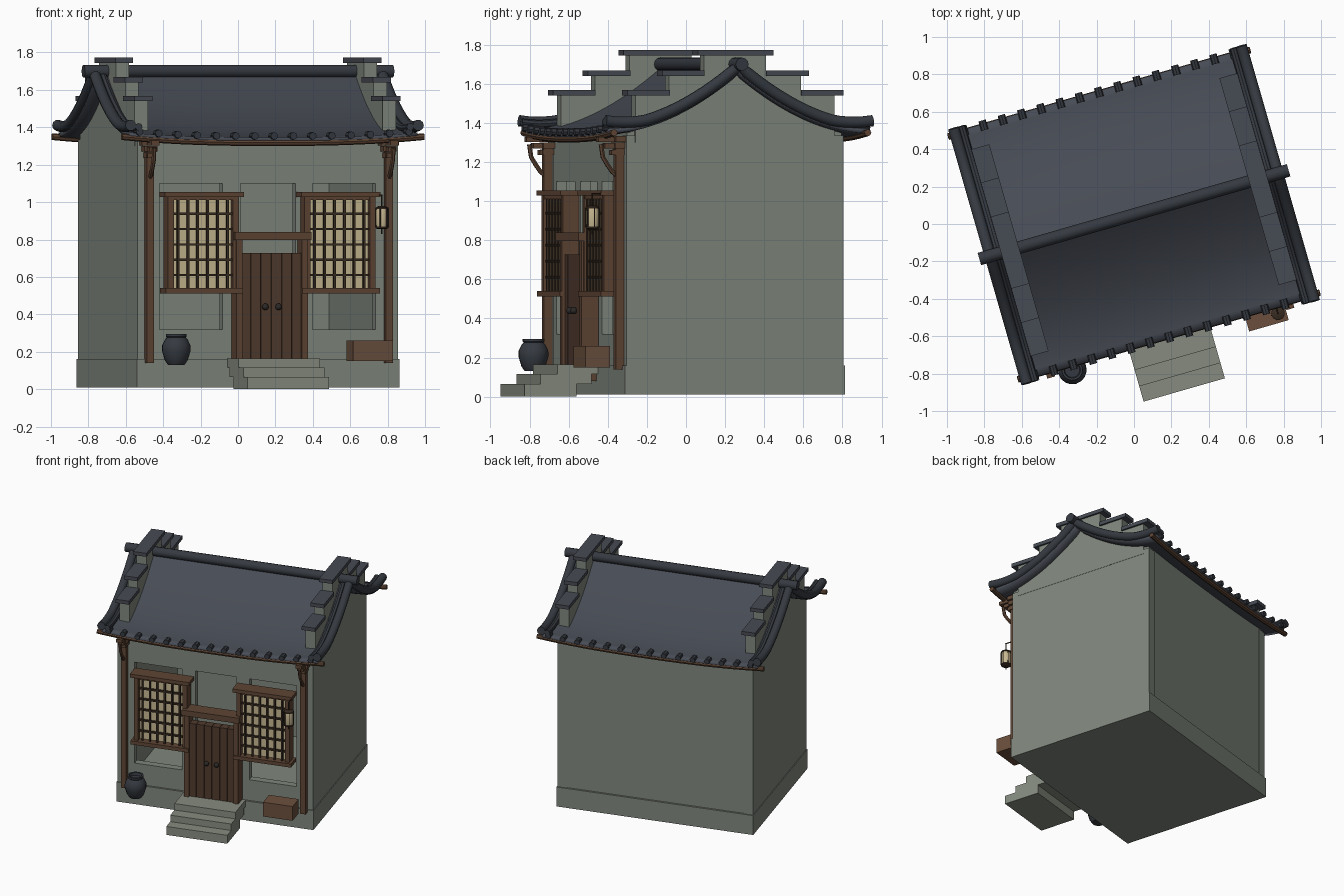
import bpy, bmesh, math
from mathutils import Vector, Matrix

if "Cube" in bpy.data.objects:
    bpy.data.objects.remove(bpy.data.objects["Cube"])

# The house is turned about 16 degrees; parts are modelled in its own frame
FRAME = Matrix.Translation((0, 0.05, 0)) @ Matrix.Rotation(math.radians(16), 4, 'Z')

def mat(name, r, g, b):
    m = bpy.data.materials.new(name)
    m.diffuse_color = (r, g, b, 1)
    m.use_nodes = True
    m.node_tree.nodes["Principled BSDF"].inputs["Base Color"].default_value = m.diffuse_color
    return m

PLASTER = mat("grey_plaster", .215, .24, .205)
STONE = mat("step_stone", .24, .26, .215)
SLATE = mat("roof_slate", .062, .07, .088)
TILE = mat("dark_tile", .036, .042, .052)
WOOD = mat("brown_wood", .115, .06, .035)
DOOR = mat("door_wood", .08, .043, .026)
LATTICE = mat("lattice_wood", .04, .025, .016)
PAPER = mat("window_paper", .56, .47, .28)
CRATE = mat("crate_wood", .145, .078, .046)
METAL = mat("dark_metal", .025, .022, .02)

def finish(name, bm, material, smooth=False):
    bmesh.ops.recalc_face_normals(bm, faces=bm.faces)
    me = bpy.data.meshes.new(name)
    bm.to_mesh(me)
    bm.free()
    me.materials.append(material)
    ob = bpy.data.objects.new(name, me)
    bpy.context.collection.objects.link(ob)
    ob.matrix_world = FRAME
    if smooth:
        bpy.context.view_layer.objects.active = ob
        ob.select_set(True)
        bpy.ops.object.shade_smooth_by_angle(angle=math.radians(40))
        ob.select_set(False)
    return ob

def boxes(name, material, *ranges):
    """Each range is (x0, x1, y0, y1, z0, z1)."""
    bm = bmesh.new()
    for x0, x1, y0, y1, z0, z1 in ranges:
        m = Matrix.Translation(((x0+x1)/2, (y0+y1)/2, (z0+z1)/2)) @ Matrix.Diagonal((x1-x0, y1-y0, z1-z0, 1))
        bmesh.ops.create_cube(bm, size=1, matrix=m)
    return finish(name, bm, material)

def tube(name, material, paths, r, sides=10):
    bm = bmesh.new()
    for path in paths:
        pts = [Vector(p) for p in path]
        rings = []
        for i, p in enumerate(pts):
            t = pts[min(i+1, len(pts)-1)] - pts[max(i-1, 0)]
            a = t.cross(Vector((0, 0, 1)))
            a = a.normalized() if a.length > 1e-5 else Vector((1, 0, 0))
            b = t.cross(a).normalized()
            rings.append([bm.verts.new(p + r*(a*math.cos(k*math.tau/sides) + b*math.sin(k*math.tau/sides)))
                          for k in range(sides)])
        for q, s in zip(rings, rings[1:]):
            for k in range(sides):
                bm.faces.new((q[k], q[k-1], s[k-1], s[k]))
        bm.faces.new(rings[0])
        bm.faces.new(rings[-1])
    return finish(name, bm, material, True)

def lathe(name, material, centre, profile, sides=16):
    bm = bmesh.new()
    c = Vector(centre)
    rings = [[bm.verts.new(c + Vector((r*math.cos(k*math.tau/sides), r*math.sin(k*math.tau/sides), z)))
              for k in range(sides)] for r, z in profile]
    for q, s in zip(rings, rings[1:]):
        for k in range(sides):
            bm.faces.new((q[k], q[k-1], s[k-1], s[k]))
    bm.faces.new(rings[0])
    bm.faces.new(rings[-1])
    return finish(name, bm, material, True)

def roof_z(u, v):
    t = min(abs(v)/.70, 1)
    return 1.345 + .335*(1-t)**1.8 + .03*t*abs(u/.82)**3

# Walls: gable profile pulled along the ridge, hollowed out, with front openings
bm = bmesh.new()
vs = [-.57 + 1.14*i/20 for i in range(21)]
outline = [(-.57, .02)] + [(v, roof_z(0, v)-.012) for v in vs] + [(.57, .02)]
face = bm.faces.new([bm.verts.new((-.715, v, z)) for v, z in outline])
ext = bmesh.ops.extrude_face_region(bm, geom=[face])
bmesh.ops.translate(bm, vec=(1.43, 0, 0), verts=[g for g in ext["geom"] if isinstance(g, bmesh.types.BMVert)])
walls = finish("walls", bm, PLASTER)
for i, r in enumerate([(-.66, .66, -.515, .515, .17, 1.28), (-.60, -.25, -.7, -.4, .32, 1.10),
                       (.25, .60, -.7, -.4, .32, 1.10), (-.15, .155, -.7, -.4, .175, 1.10)]):
    cutter = boxes("cutter_%d" % i, PLASTER, r)
    cutter.hide_render = True
    cutter.hide_set(True)
    mod = walls.modifiers.new("cut", 'BOOLEAN')
    mod.operation = 'DIFFERENCE'
    mod.object = cutter
    mod.solver = 'EXACT'
boxes("plinth", PLASTER, (-.73, .73, -.585, .585, .01, .16))

# Stepped gable walls with slate caps
for side, s in (("left", -1), ("right", 1)):
    c = s*.69
    boxes(side + "_gable_slab", PLASTER, (c-.035, c+.035, -.577, .577, .15, 1.335))
    boxes(side + "_stepped_wall", PLASTER,
          *[(c-.037, c+.037, -h, h, 1.3, z) for h, z in ((.165, 1.75), (.35, 1.64), (.53, 1.545))])
    caps = [(c-.05, c+.05, -.20, .20, 1.745, 1.772)]
    for a, b, z in ((.165, .39, 1.64), (.35, .575, 1.54)):
        caps += [(c-.05, c+.05, a, b, z, z+.028), (c-.05, c+.05, -b, -a, z, z+.028)]
    boxes(side + "_wall_caps", SLATE, *caps)

# Curved roof skin
bm = bmesh.new()
NU, NV = 24, 32
grid = [[bm.verts.new((u, v, roof_z(u, v))) for v in [-.69 + 1.38*j/NV for j in range(NV+1)]]
        for u in [-.80 + 1.6*i/NU for i in range(NU+1)]]
for a, b in zip(grid, grid[1:]):
    for j in range(NV):
        bm.faces.new((a[j], b[j], b[j+1], a[j+1]))
roof = finish("roof", bm, SLATE, True)
mod = roof.modifiers.new("thickness", 'SOLIDIFY')
mod.thickness = .025
mod.offset = -1

# Ridge, verge rolls, eave rods and round tile ends
tube("ridge_roll", TILE, [[(-.86, 0, 1.70), (.86, 0, 1.70)]], .034, 12)
def verge(u, lift):
    return [(u, v, roof_z(u, v) + lift + .025*max(0, abs(v)-.5)/.2) for v in [-.71 + 1.42*i/32 for i in range(33)]]
tube("verge_rolls", TILE, [verge(s*.80, .012) for s in (-1, 1)], .03)
tube("inner_verge_rolls", TILE, [verge(s*.755, .008) for s in (-1, 1)], .02, 8)
eave_us = [-.84 + 1.68*i/20 for i in range(21)]
tube("eave_rods", WOOD, [[(u, s*.675, 1.318 + .032*abs(u/.84)**2.5) for u in eave_us] for s in (-1, 1)], .018, 8)
tile_us = [-.749 + .107*i for i in range(15)]
tube("tile_ends", TILE, [[(u, s*v, roof_z(u, .69) + .008) for v in (.655, .708)]
                         for u in tile_us for s in (-1, 1)], .02, 8)

# Porch posts with stacked brackets and a curved brace
for side, c in (("left", -.665), ("right", .665)):
    boxes(side + "_post", WOOD, (c-.02, c+.02, -.622, -.578, .14, 1.30))
    arms = []
    for i, (z, reach) in enumerate(((1.235, .645), (1.27, .68), (1.303, .715))):
        w = .025 + .012*i
        arms += [(c-.022, c+.022, -reach, -.56, z, z+.026), (c-w, c+w, -.63, -.57, z, z+.03)]
    boxes(side + "_bracket", WOOD, *arms)
    tube(side + "_brace", WOOD, [[(c, -.61, 1.13), (c, -.635, 1.15), (c, -.66, 1.185), (c, -.685, 1.225),
                                  (c, -.695, 1.29)]], .012, 6)

# Lattice windows
for side, c in (("left", -.38), ("right", .38)):
    boxes(side + "_window_frame", WOOD,
          (c-.197, c-.165, -.655, -.565, .53, 1.04), (c+.165, c+.197, -.655, -.565, .53, 1.04),
          (c-.19, c+.19, -.65, -.59, 1.01, 1.03),
          (c-.22, c+.22, -.675, -.565, 1.028, 1.055), (c-.215, c+.215, -.675, -.565, .512, .54))
    boxes(side + "_window_paper", PAPER, (c-.17, c+.17, -.618, -.61, .54, 1.02))
    boxes(side + "_window_lattice", LATTICE,
          *[(c+x-.006, c+x+.006, -.648, -.632, .54, 1.02) for x in [-.1375+.055*i for i in range(6)]],
          *[(c-.17, c+.17, -.642, -.626, z-.006, z+.006) for z in [.61+.082*i for i in range(5)]])

# Door: six planks, jambs, lintel and two knobs
boxes("door_planks", DOOR, *[(-.172+.0575*i, -.172+.0575*i+.055, -.648, -.585, .16, .728) for i in range(6)])
boxes("door_jambs", WOOD, (-.20, -.165, -.665, -.575, .08, .81), (.165, .20, -.665, -.575, .08, .81))
boxes("door_lintel", WOOD, (-.212, .212, -.685, -.575, .797, .84))
bm = bmesh.new()
for s in (-1, 1):
    bmesh.ops.create_uvsphere(bm, u_segments=12, v_segments=8, radius=.018,
                              matrix=Matrix.Translation((s*.037, -.66, .44)))
finish("door_knobs", bm, METAL, True)

# Front steps
boxes("front_steps", STONE, *[(-.226, .226, f, b, z0, z1) for f, b, z0, z1 in
                              ((-.975, -.70, 0, .065), (-.89, -.62, .065, .115), (-.80, -.58, .115, .165))])

# Water jar, crate and lantern
lathe("water_jar", TILE, (-.546, -.707, .13), [(.045, 0), (.062, .025), (.077, .075), (.076, .105), (.06, .138),
                                              (.05, .146), (.056, .152), (.056, .166), (.044, .166), (.04, .145)])
boxes("crate", CRATE, (.42, .64, -.77, -.64, .15, .26))
L = (.594, -.72, 0)
lathe("lantern_shade", PAPER, L, [(.03, .868), (.034, .89), (.034, .945), (.03, .965)], 12)
lathe("lantern_top", LATTICE, L, [(.036, .962), (.036, .97), (.02, .978)], 12)
lathe("lantern_base", LATTICE, L, [(.024, .855), (.036, .862), (.036, .87)], 12)
tube("lantern_ribs", LATTICE, [[(L[0]+.035*math.cos(a), L[1]+.035*math.sin(a), z) for z in (.868, .965)]
                               for a in [i*math.tau/6 for i in range(6)]], .0035, 5)
tube("lantern_hanger", LATTICE, [[(L[0], L[1], .83), (L[0], L[1], 1.04)],
                                 [(L[0], -.60, 1.038), (L[0], -.725, 1.038)]], .004, 6)
